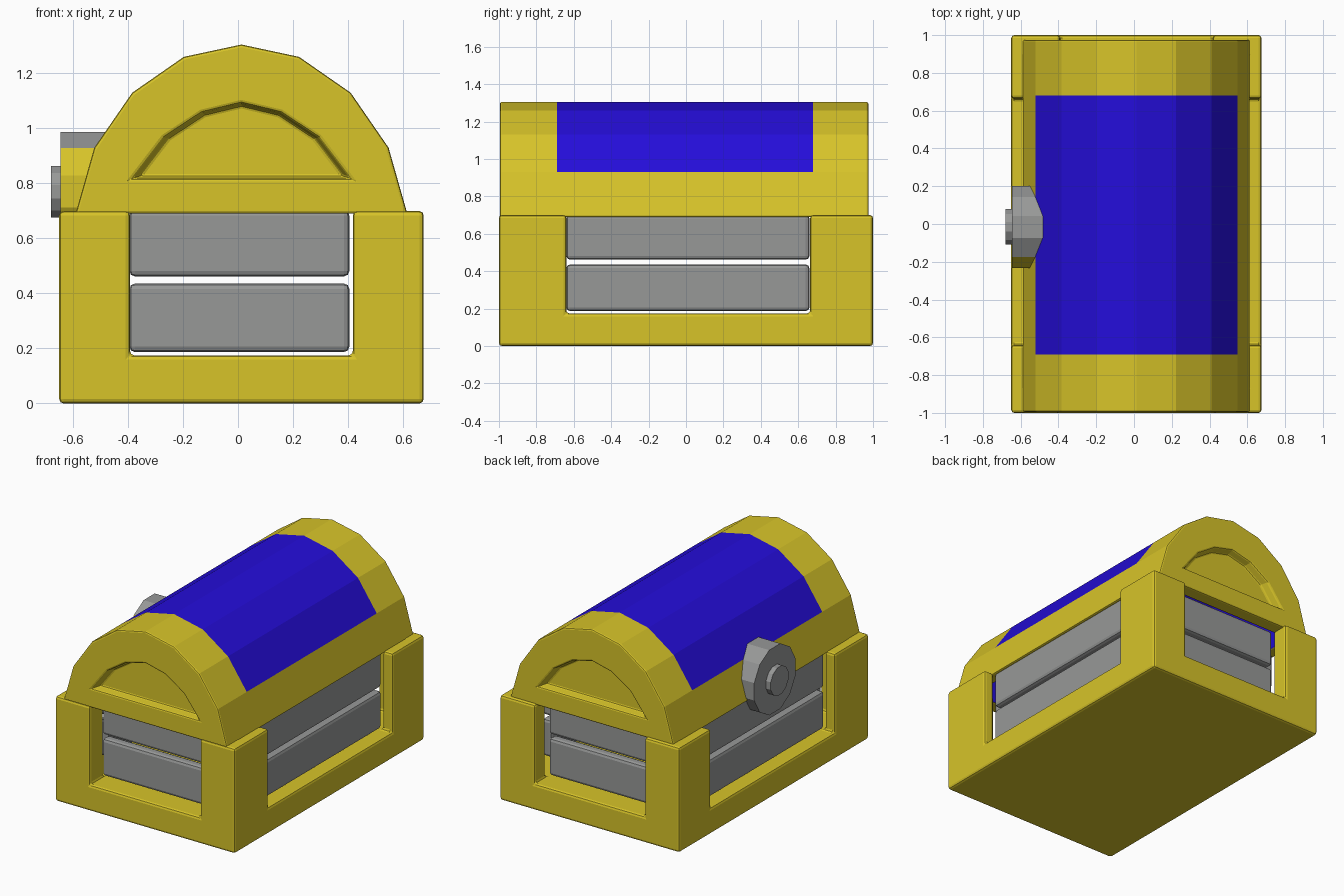
import bpy, bmesh, math
from mathutils import Matrix

if "Cube" in bpy.data.objects:
    bpy.data.objects.remove(bpy.data.objects["Cube"])

CX = 0.0125  # centre line of the box in x


def material(name, rgb):
    m = bpy.data.materials.new(name)
    m.diffuse_color = (*rgb, 1)
    m.use_nodes = True
    m.node_tree.nodes["Principled BSDF"].inputs["Base Color"].default_value = m.diffuse_color
    return m


YELLOW = material("yellow", (0.68, 0.55, 0.022))
GREY = material("grey", (0.31, 0.315, 0.312))
BLUE = material("blue", (0.018, 0.004, 0.70))


def make(name, bm, *mats):
    bmesh.ops.recalc_face_normals(bm, faces=bm.faces)
    me = bpy.data.meshes.new(name)
    bm.to_mesh(me)
    bm.free()
    for m in mats:
        me.materials.append(m)
    ob = bpy.data.objects.new(name, me)
    bpy.context.collection.objects.link(ob)
    return ob


def bevel(ob, width, segments=2):
    b = ob.modifiers.new("bevel", 'BEVEL')
    b.width, b.segments = width, segments
    b.limit_method, b.angle_limit = 'ANGLE', math.radians(40)


def cut(ob, cutter):
    cutter.hide_render = True
    cutter.hide_viewport = False
    cutter.display_type = 'WIRE'
    m = ob.modifiers.new("cut", 'BOOLEAN')
    m.operation, m.solver, m.object = 'DIFFERENCE', 'EXACT', cutter
    # bake the cut, then drop the cutter
    dg = bpy.context.evaluated_depsgraph_get()
    me = bpy.data.meshes.new_from_object(ob.evaluated_get(dg))
    ob.modifiers.clear()
    ob.data = me
    bpy.data.objects.remove(cutter)


def prism(bottom, top):
    """Solid between two matching loops of 3D points."""
    bm = bmesh.new()
    a = [bm.verts.new(p) for p in bottom]
    b = [bm.verts.new(p) for p in top]
    n = len(a)
    bm.faces.new(a)
    bm.faces.new(b)
    for i in range(n):
        j = (i + 1) % n
        bm.faces.new((a[i], a[j], b[j], b[i]))
    return bm


def box(x0, x1, y0, y1, z0, z1):
    plan = [(x0, y0), (x1, y0), (x1, y1), (x0, y1)]
    return prism([(x, y, z0) for x, y in plan], [(x, y, z1) for x, y in plan])


# Base frame: solid floor with four L-shaped corner posts
frame = make("base_frame", box(CX - 0.6625, CX + 0.6625, -1, 1, 0, 0.70), YELLOW)
quarter = [(0.8, 0.652), (0.59, 0.652), (0.59, 0.87), (0.405, 0.87), (0.405, 1.1)]
plan = (quarter + [(-x, y) for x, y in reversed(quarter)]
        + [(-x, -y) for x, y in quarter] + [(x, -y) for x, y in reversed(quarter)])
plan = [(x + CX, y + 0.012) for x, y in plan]
cut(frame, make("frame_cutter", prism([(x, y, 0.175) for x, y in plan],
                                      [(x, y, 1.0) for x, y in plan]), YELLOW))
bevel(frame, 0.016)

# Two planks in each wall
for row, (z0, z1) in enumerate([(0.187, 0.436), (0.462, 0.703)]):
    for s, side in ((-1, "front"), (1, "back")):
        ya, yb = sorted((s * 0.87, s * 0.80))
        bevel(make(f"{side}_plank_{row}", box(-0.395, 0.405, ya, yb, z0, z1), GREY), 0.02)
    for s, side in ((-1, "left"), (1, "right")):
        xa, xb = sorted((CX + s * 0.587, CX + s * 0.52))
        bevel(make(f"{side}_plank_{row}", box(xa, xb, -0.64, 0.66, z0, z1), GREY), 0.02)

# Lid: hollow faceted arch, blue panel on top and blue lining inside
half = [(0.603, 0.69), (0.535, 0.93), (0.397, 1.13), (0.21, 1.26)]
arch = [(-x, z) for x, z in half] + [(0, 1.305)] + [(x, z) for x, z in reversed(half)]
inner = [(x * 0.87, 0.69 + (z - 0.69) * 0.88) for x, z in arch]
stations = [-0.995, -0.69, 0.68, 0.975]
bm = bmesh.new()
out = [[bm.verts.new((x + CX, y, z)) for x, z in arch] for y in stations]
ins = [[bm.verts.new((x + CX, y, z)) for x, z in inner] for y in (-0.90, 0.88)]
for k in range(3):
    for i in range(8):
        f = bm.faces.new((out[k][i], out[k][i + 1], out[k + 1][i + 1], out[k + 1][i]))
        f.material_index = 1 if k == 1 and 1 <= i <= 6 else 0
for i in range(8):
    bm.faces.new((ins[0][i], ins[0][i + 1], ins[1][i + 1], ins[1][i])).material_index = 1
for loop in ins:
    bm.faces.new(loop).material_index = 1
bm.faces.new(out[0])
bm.faces.new(out[3])
for e in (0, 8):   # lower rim, long sides
    bm.faces.new([o[e] for o in out] + [ins[1][e], ins[0][e]])
for o, n in ((out[0], ins[0]), (out[3], ins[1])):   # lower rim, ends
    bm.faces.new((o[0], o[8], n[8], n[0]))
lid = make("lid", bm, YELLOW, BLUE)

# Arched pockets in both lid ends
pocket = [(-0.40, 0.815), (-0.285, 0.965), (-0.145, 1.057), (0, 1.092),
          (0.145, 1.057), (0.285, 0.965), (0.40, 0.815)]
for y_face, s in ((-0.995, -1), (0.975, 1)):
    wide = [(x * 1.02 + CX, y_face + s * 0.02, 0.815 + (z - 0.815) * 1.02) for x, z in pocket]
    deep = [(x * 0.93 + CX, y_face - s * 0.055, 0.825 + (z - 0.815) * 0.93) for x, z in pocket]
    cut(lid, make("pocket_cutter", prism(wide, deep), YELLOW))
bevel(lid, 0.01)


# Round lock plate and knob on the left side
def disc(name, x0, x1, r, *mats):
    bm = bmesh.new()
    place = (Matrix.Translation(((x0 + x1) / 2, -0.015, 0.77))
             @ Matrix.Rotation(math.pi / 2, 4, 'Y') @ Matrix.Rotation(math.pi / 12, 4, 'Z'))
    bmesh.ops.create_cone(bm, cap_ends=True, segments=12, radius1=r, radius2=r,
                          depth=x1 - x0, matrix=place)
    bm.normal_update()
    if len(mats) > 1:   # rim faces turned to the front are yellow
        for f in bm.faces:
            f.material_index = int(f.normal.y < -0.8)
    return make(name, bm, *mats)


disc("lock_plate", -0.645, -0.47, 0.225, GREY, YELLOW)
disc("lock_knob", -0.68, -0.64, 0.097, GREY)
